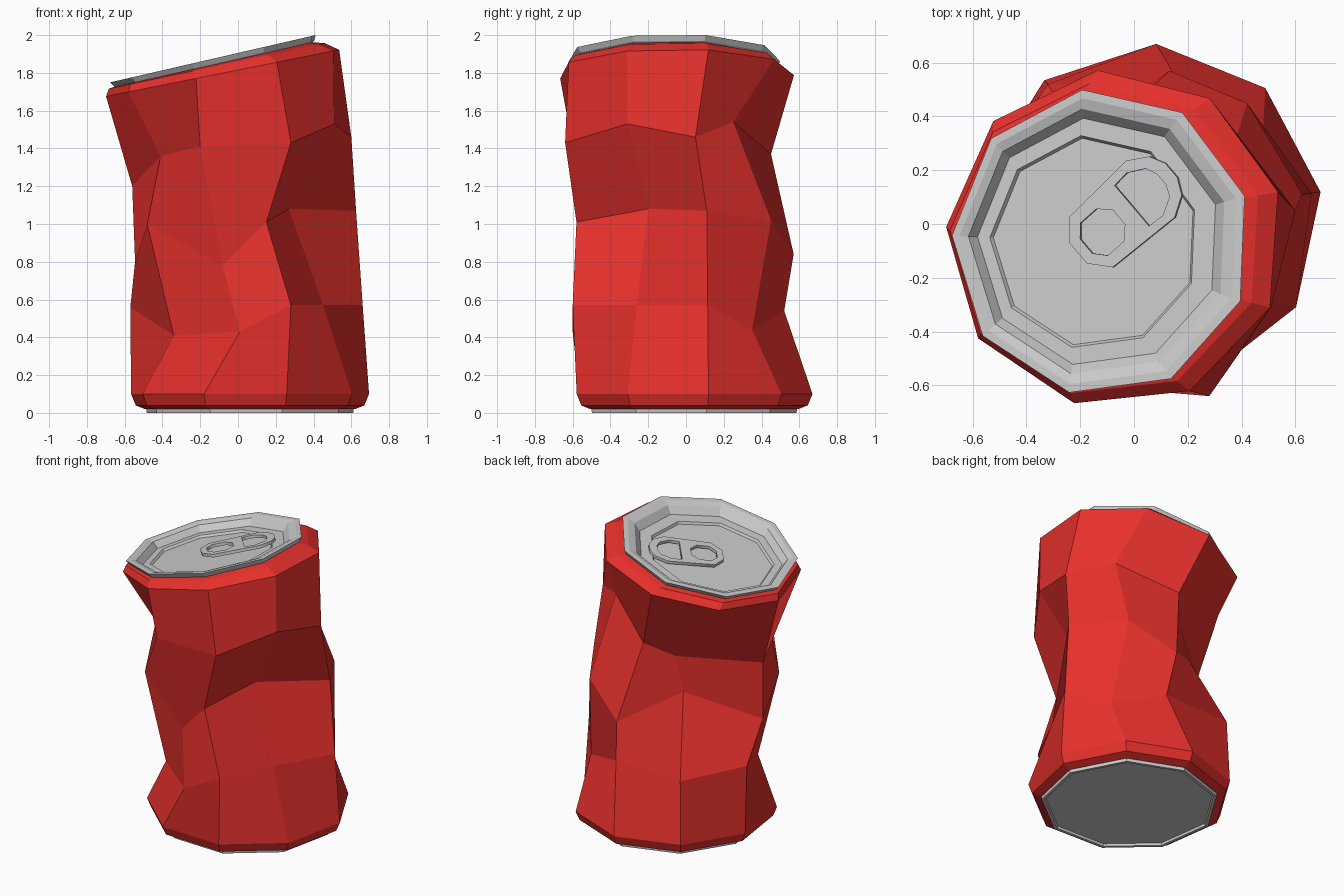
import bpy, bmesh
from math import sin, cos, atan, radians
from mathutils import Matrix, Vector

if "Cube" in bpy.data.objects:
    bpy.data.objects.remove(bpy.data.objects["Cube"])

N = 9  # sides of the can


def ngon(cx, cy, r, z, phase, slope=0.0):
    """Ring of N points whose height follows a slope along x."""
    pts = []
    for k in range(N):
        a = radians(phase + 360 / N * k)
        x, y = cx + r * cos(a), cy + r * sin(a)
        pts.append((x, y, z + slope * x))
    return pts


def loft(name, rings, matrix=Matrix(), mat=None, bottom=True, top=True):
    """Skin a stack of rings and cap the chosen ends."""
    bm = bmesh.new()
    vs = [[bm.verts.new(matrix @ Vector(p)) for p in ring] for ring in rings]
    for lo, hi in zip(vs, vs[1:]):
        for i in range(N):
            j = (i + 1) % N
            bm.faces.new((lo[i], lo[j], hi[j], hi[i]))
    if bottom:
        bm.faces.new(vs[0][::-1])
    if top:
        bm.faces.new(vs[-1])
    me = bpy.data.meshes.new(name)
    bm.to_mesh(me)
    bm.free()
    ob = bpy.data.objects.new(name, me)
    bpy.context.collection.objects.link(ob)
    if mat:
        me.materials.append(mat)
    return ob


red = bpy.data.materials.new("red_paint")
red.diffuse_color = (0.8, 0.03, 0.025, 1)
red.use_nodes = True
red.node_tree.nodes["Principled BSDF"].inputs["Base Color"].default_value = red.diffuse_color

# Crumpled body: regular ends, three dented rings between them (open under the lid)
low_dents = [(.66, .115, .57), (.48, .35, .44), (.17, .52, .54), (-.32, .52, .53), (-.57, .15, .56),
             (-.34, -.30, .41), (.01, -.60, .43), (.28, -.60, .57), (.45, -.26, .57)]
mid_dents = [(.625, .11, 1.07), (.42, .45, 1.02), (.13, .57, .84), (-.19, .30, 1.03), (-.545, -.06, .80),
             (-.48, -.33, 1.0), (-.08, -.49, .78), (.15, -.58, 1.01), (.27, -.20, 1.08)]
high_dents = [(.60, .05, 1.46), (.36, .25, 1.54), (.01, .45, 1.37), (-.13, .30, 1.26), (-.56, -.04, 1.2),
              (-.41, -.31, 1.36), (-.2, -.60, 1.41), (.28, -.64, 1.43), (.51, -.31, 1.53)]
BX, BY, BP = .06, .03, 8
loft("can_body", [
    ngon(BX, BY, .565, .02, BP),
    ngon(BX, BY, .615, .04, BP),
    ngon(BX, BY, .64, .10, BP),
    low_dents, mid_dents, high_dents,
    ngon(-.07, -.055, .63, 1.815, 16, .2),
    ngon(-.10, -.06, .585, 1.86, 16.5, .21),
    ngon(-.115, -.07, .53, 1.875, 17.5, .225),
], mat=red, top=False)

# Metal base with a shallow recess underneath
loft("can_base", [ngon(BX, BY, r, z, BP) for r, z in
                  [(.53, .015), (.535, 0), (.555, 0), (.56, .03)]])

# Tilted lid: rim, sunken floor and recessed panel (radius, height, x shift)
lid_matrix = Matrix.Translation((-.12, -.068, 1.878)) @ Matrix.Rotation(-atan(.23), 4, 'Y')
lid_profile = [(.52, -.05, 0), (.555, -.028, 0), (.572, 0, 0), (.54, 0, -.003), (.50, -.012, -.012),
               (.465, -.055, -.022), (.40, -.055, -.04), (.39, -.07, -.04)]
loft("can_lid", [ngon(dx, 0, r, h, 17.5) for r, h, dx in lid_profile], lid_matrix, bottom=False)


# Pull tab: flat outline with two holes
def mirrored(half):
    return half + [(u, -v) for u, v in reversed(half)]


outline = mirrored([(-.235, .05), (-.17, .125), (.13, .14), (.205, .095), (.235, .035)])
finger_hole = mirrored([(.035, .1), (.10, .105), (.165, .07), (.185, .025)])
rivet_hole = mirrored([(-.195, .035), (-.155, .08), (-.075, .08), (-.03, .035)])
cu = bpy.data.curves.new("pull_tab", 'CURVE')
cu.dimensions = '2D'
cu.fill_mode = 'BOTH'
cu.extrude = .01
for loop in (outline, finger_hole, rivet_hole):
    sp = cu.splines.new('POLY')
    sp.points.add(len(loop) - 1)
    for p, (u, v) in zip(sp.points, loop):
        p.co = (u, v, 0, 1)
    sp.use_cyclic_u = True
tab = bpy.data.objects.new("pull_tab", cu)
bpy.context.collection.objects.link(tab)
tab.matrix_world = lid_matrix @ Matrix.Translation((.08, .113, -.045)) @ Matrix.Rotation(radians(41), 4, 'Z')
bpy.context.view_layer.objects.active = tab
tab.select_set(True)
bpy.ops.object.convert(target='MESH')
